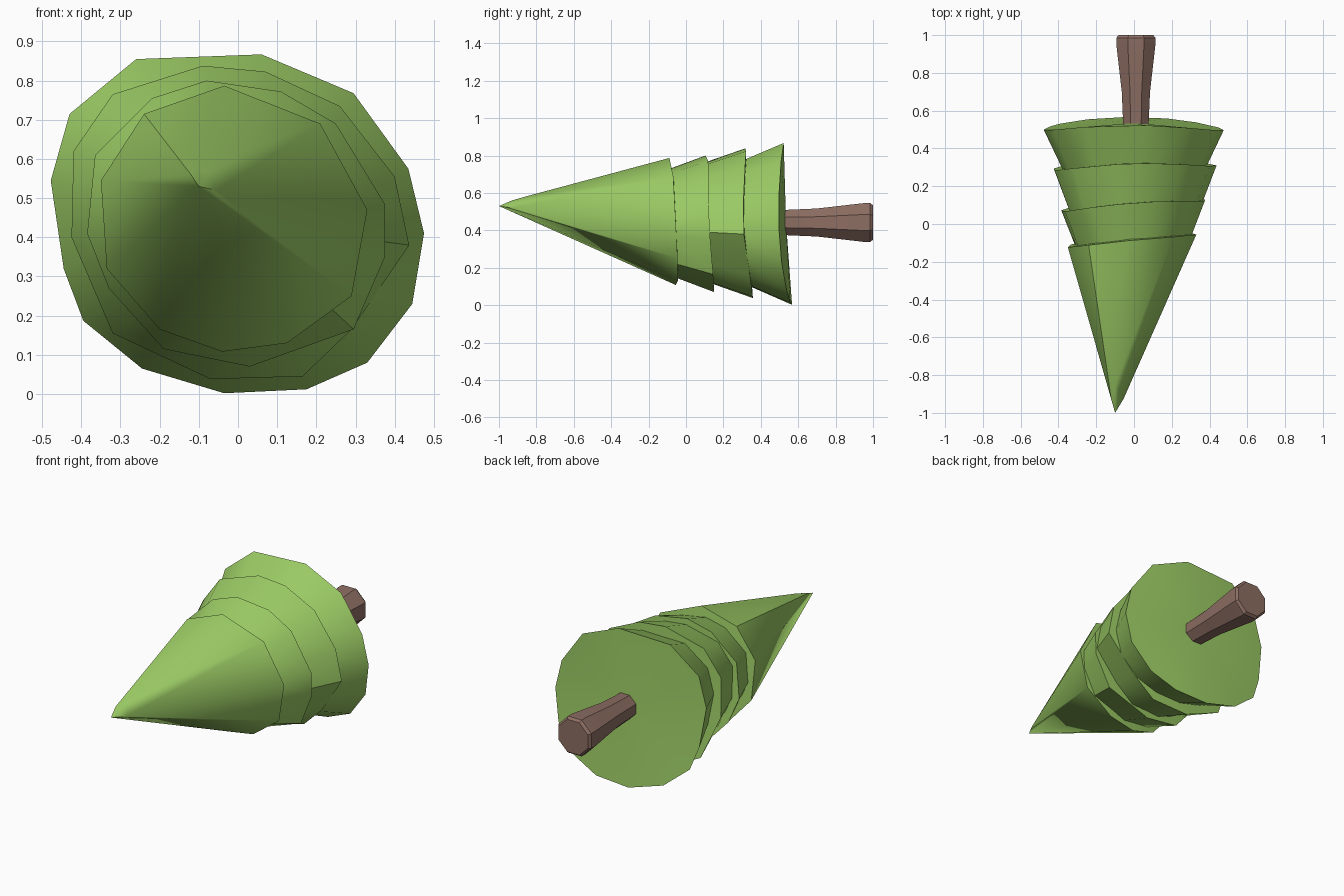
import bpy, bmesh, math

if "Cube" in bpy.data.objects:
    bpy.data.objects.remove(bpy.data.objects["Cube"])


def material(name, rgb):
    m = bpy.data.materials.new(name)
    m.diffuse_color = (*rgb, 1)
    m.use_nodes = True
    m.node_tree.nodes["Principled BSDF"].inputs["Base Color"].default_value = m.diffuse_color
    return m


leaf = material("leaf green", (0.332, 0.604, 0.130))
bark = material("bark brown", (0.266, 0.156, 0.125))


def finish(name, bm, mat, angle):
    bmesh.ops.recalc_face_normals(bm, faces=bm.faces)
    me = bpy.data.meshes.new(name)
    bm.to_mesh(me)
    bm.free()
    me.materials.append(mat)
    for p in me.polygons:
        p.use_smooth = True
    me.set_sharp_from_angle(angle=math.radians(angle))
    ob = bpy.data.objects.new(name, me)
    bpy.context.collection.objects.link(ob)


def bridge(bm, a, b):
    n = len(a)
    for i in range(n):
        j = (i + 1) % n
        bm.faces.new((a[i], a[j], b[j], b[i]))


def fan(bm, ring, point):
    c = bm.verts.new(point)
    for i in range(len(ring)):
        bm.faces.new((ring[i], ring[(i + 1) % len(ring)], c))


# Rim outlines as (x, z), clockwise from the upper left
rim1 = [(-.24, .715), (-.035, .787), (.21, .69), (.33, .47), (.29, .25),
        (.125, .13), (-.04, .108), (-.2, .165), (-.335, .32), (-.35, .545)]
rim2 = [(-.22, .755), (-.08, .80), (.11, .772), (.25, .69), (.375, .485), (.375, .35),
        (.295, .165), (.03, .07), (-.19, .115), (-.33, .27), (-.385, .41), (-.365, .61)]
rim3 = [(-.32, .765), (-.09, .838), (.07, .823), (.26, .735), (.40, .555), (.437, .38),
        (.29, .165), (.165, .045), (-.07, .038), (-.32, .155), (-.425, .40), (-.42, .62)]
rim4 = [(-.26, .855), (.06, .867), (.295, .768), (.435, .575), (.475, .41), (.445, .23),
        (.33, .08), (.175, .012), (-.035, .002), (-.245, .065), (-.395, .187),
        (-.445, .32), (-.478, .545), (-.43, .715)]


def rim_y(x, z, base, tilt_x, tilt_z, bow):
    return base + tilt_x * x + tilt_z * (z - .44) - bow * x * x


# Three skirt tiers: y at centre, tilts, bow, front ring scale and depth
tiers = [("middle_tier_front", rim2, (.13, .07, -.05, .22), .775, .22),
         ("middle_tier_back", rim3, (.34, .02, -.05, .22), .79, .24),
         ("bottom_tier", rim4, (.545, -.01, -.05, .20), .74, .26)]
for name, rim, tilt, scale, depth in tiers:
    bm = bmesh.new()
    edge, front = [], []
    for x, z in rim:
        y = rim_y(x, z, *tilt)
        edge.append(bm.verts.new((x, y, z)))
        front.append(bm.verts.new((x * scale, y - depth, .44 + (z - .44) * scale)))
    bridge(bm, front, edge)
    fan(bm, edge, (0, tilt[0] - .01, .44))
    bm.faces.new(front)
    finish(name, bm, leaf, 40)

# Pointed crown with a small off-centre tip
bm = bmesh.new()
r = [bm.verts.new((x, rim_y(x, z, -.068, .09, -.05, .15), z)) for x, z in rim1]
tip = bm.verts.new((-.10, -1, .53))
a = bm.verts.new((-.12, -.93, .56))
c = bm.verts.new((-.10, -.85, .583))
b = bm.verts.new((-.055, -.925, .52))
for f in [(a, r[9], r[0]), (a, r[0], c), (c, r[0], r[1]), (c, r[1], r[2]), (c, r[2], b),
          (b, r[2], r[3]), (b, r[3], r[4]), (tip, r[9], a), (tip, a, c), (tip, c, b),
          (tip, b, r[4])]:
    bm.faces.new(f)
for i in range(4, 9):
    bm.faces.new((tip, r[i], r[i + 1]))
fan(bm, r, (0, -.045, .44))
finish("crown", bm, leaf, 40)

# Flared eight-sided trunk with a bevelled end
bm = bmesh.new()
rings = []
for y, rad in [(.45, .07), (.53, .073), (.70, .081), (.95, .112), (.985, .112), (1.0, .10)]:
    rings.append([bm.verts.new((.01 + rad * math.cos((k + .5) * math.pi / 4), y,
                                .442 + rad * math.sin((k + .5) * math.pi / 4)))
                  for k in range(8)])
for p, q in zip(rings, rings[1:]):
    bridge(bm, p, q)
bm.faces.new(rings[0])
bm.faces.new(rings[-1])
finish("trunk", bm, bark, 30)
